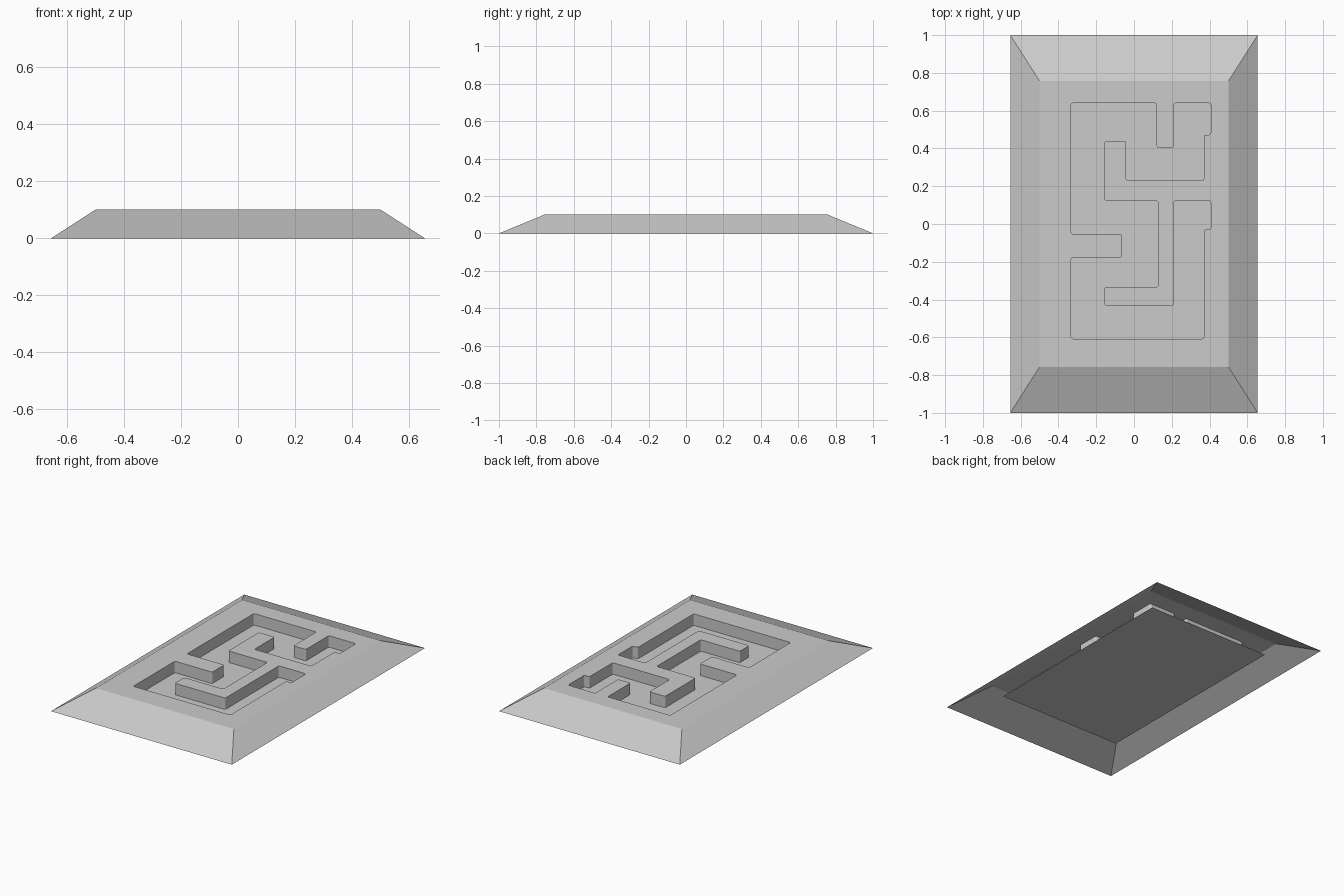
import bpy, bmesh
from mathutils import Vector

if "Cube" in bpy.data.objects:
    bpy.data.objects.remove(bpy.data.objects["Cube"])

TOP, FLOOR = 0.1, 0.025

# Clockwise outline of the winding channel (x, y)
CHANNEL = [(-.333, .64), (.12, .64), (.12, .403), (.21, .403), (.21, .64), (.407, .64),
           (.407, .472), (.37, .472), (.37, .23), (-.042, .23), (-.042, .44), (-.156, .44),
           (-.156, .123), (.127, .123), (.127, -.334), (-.156, -.334), (-.156, -.432),
           (.21, -.432), (.21, .123), (.407, .123), (.407, -.03), (.37, -.03),
           (.37, -.608), (-.333, -.608), (-.333, -.178), (-.063, -.178),
           (-.063, -.053), (-.333, -.053)]


def rounded(points, r=0.012, segs=3):
    """Replace every corner with a small arc."""
    pts = [Vector(p) for p in points]
    out = []
    for i, p in enumerate(pts):
        a = p + (pts[i - 1] - p).normalized() * r
        b = p + (pts[(i + 1) % len(pts)] - p).normalized() * r
        for k in range(segs + 1):
            t = k / segs
            out.append(a * (1 - t) ** 2 + p * 2 * t * (1 - t) + b * t * t)
    return out


def ring(bm, pts, z):
    return [bm.verts.new((p[0], p[1], z)) for p in pts]


def rect(x, y):
    return [(-x, -y), (x, -y), (x, y), (-x, y)]


def finish(bm, name):
    mesh = bpy.data.meshes.new(name)
    bm.to_mesh(mesh)
    bm.free()
    ob = bpy.data.objects.new(name, mesh)
    bpy.context.collection.objects.link(ob)
    return ob


# Open-bottomed shell: sloped sides, flat top with the channel cut out, channel walls
bm = bmesh.new()
base, rim = ring(bm, rect(.655, 1), 0), ring(bm, rect(.5, .757), TOP)
outline = rounded(CHANNEL)
upper, lower = ring(bm, outline, TOP), ring(bm, outline, FLOOR)
edges = []
for loop in (rim, upper):
    for i in range(len(loop)):
        edges.append(bm.edges.new((loop[i - 1], loop[i])))
fill = bmesh.ops.triangle_fill(bm, use_beauty=True, edges=edges, normal=(0, 0, 1))
for f in fill["geom"]:
    if isinstance(f, bmesh.types.BMFace):
        f.normal_update()
        if f.normal.z < 0:
            f.normal_flip()
for i in range(4):
    bm.faces.new((base[i - 1], base[i], rim[i], rim[i - 1]))
for i in range(len(upper)):
    bm.faces.new((upper[i], upper[i - 1], lower[i - 1], lower[i]))
finish(bm, "sloped_shell")

# Flat plate closing the bottom of the channel
bm = bmesh.new()
bm.faces.new(ring(bm, rect(.45, .71), FLOOR))
finish(bm, "channel_floor")
